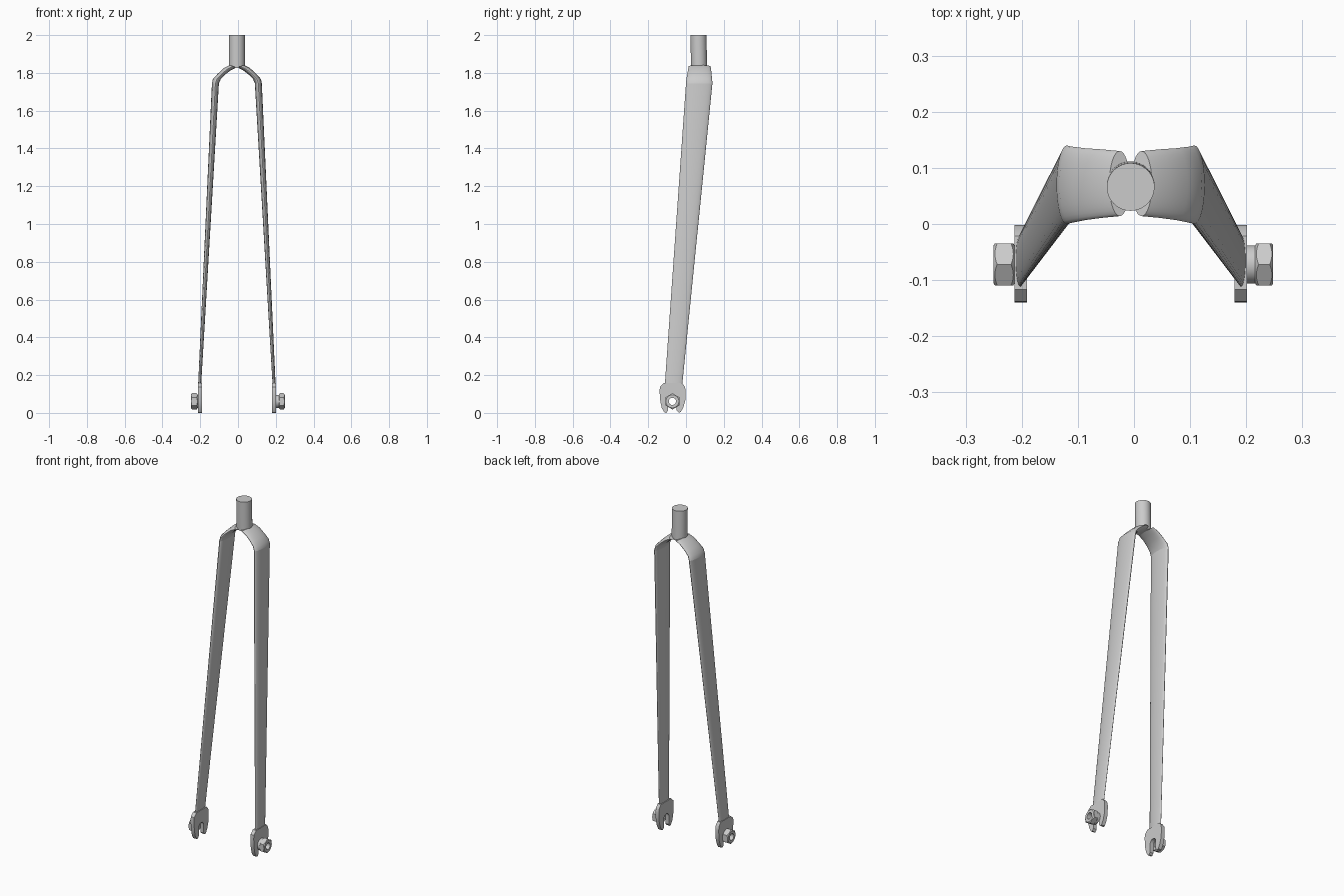
import bpy, bmesh
from math import sin, cos, pi

if "Cube" in bpy.data.objects:
    bpy.data.objects.remove(bpy.data.objects["Cube"])

CX = -0.006          # symmetry plane of the fork
AY, AZ = -0.072, 0.061   # axle position


def finish(name, bm, angle=35):
    bmesh.ops.recalc_face_normals(bm, faces=bm.faces[:])
    me = bpy.data.meshes.new(name)
    bm.to_mesh(me)
    bm.free()
    ob = bpy.data.objects.new(name, me)
    bpy.context.collection.objects.link(ob)
    bpy.ops.object.select_all(action='DESELECT')
    ob.select_set(True)
    bpy.context.view_layer.objects.active = ob
    bpy.ops.object.shade_smooth_by_angle(angle=angle * pi / 180)
    return ob


def loft(name, rings, caps=(True, True), loop=False, angle=35):
    """Skin a list of equal-sized point rings."""
    bm = bmesh.new()
    vs = [[bm.verts.new(p) for p in r] for r in rings]
    n = len(vs[0])
    pairs = list(zip(vs, vs[1:])) + ([(vs[-1], vs[0])] if loop else [])
    for a, b in pairs:
        for i in range(n):
            j = (i + 1) % n
            bm.faces.new((a[i], a[j], b[j], b[i]))
    if not loop:
        for use, ring in zip(caps, (vs[0], vs[-1])):
            if use:
                bm.faces.new(ring)
    return finish(name, bm, angle)


def section(s, outer, inner, yc, yh, n=32):
    """Elliptical ring between an outer and inner (distance, z) point."""
    (do, zo), (di, zi) = outer, inner
    pts = []
    for k in range(n):
        t = 2 * pi * k / n
        f = (1 + cos(t)) / 2
        pts.append((CX + s * (di + (do - di) * f), yc + yh * sin(t), zi + (zo - zi) * f))
    return pts


def nut(name, s, d0, d1, R=0.043, hole=0.019, n=48):
    """Hexagon nut with chamfered ends and a through hole, along x."""
    def hexr(t):
        return R * cos(pi / 6) / cos((t % (pi / 3)) - pi / 6)
    rc = R * cos(pi / 6) - 0.003
    ang = [2 * pi * k / n for k in range(n)]

    def ring(d, r):
        return [(CX + s * d(t), AY + r(t) * sin(t), AZ + r(t) * cos(t)) for t in ang]
    drop = lambda t: (hexr(t) - rc) * 0.7
    rings = [ring(lambda t: d0, lambda t: hole),
             ring(lambda t: d0, lambda t: rc),
             ring(lambda t: d0 + drop(t), hexr),
             ring(lambda t: d1 - drop(t), hexr),
             ring(lambda t: d1, lambda t: rc),
             ring(lambda t: d1, lambda t: hole)]
    return loft(name, rings, loop=True, angle=25)


# Steerer tube
loft("steerer_tube", [[(CX + 0.0425 * cos(2 * pi * k / 48), y + 0.0425 * sin(2 * pi * k / 48), z)
                       for k in range(48)] for z, y in ((1.827, 0.069), (2.0, 0.066))])

# Crown sections: outer point, inner point, y centre, y half width
crown = [((0.132, 1.745), (0.095, 1.745), 0.070, 0.070),
         ((0.127, 1.768), (0.084, 1.770), 0.070, 0.068),
         ((0.102, 1.795), (0.060, 1.793), 0.071, 0.064),
         ((0.070, 1.825), (0.032, 1.814), 0.072, 0.061),
         ((0.038, 1.841), (0.001, 1.829), 0.072, 0.058)]

# Dropout claw outline (y, z) with a slot open at the bottom
SL = 0.023
outline = [(-0.117, 0.158), (-0.138, 0.138), (-0.140, 0.115), (-0.136, 0.06),
           (-0.128, 0.025), (-0.114, 0.002), (-0.104, 0.0), (AY - SL, 0.012)]
outline += [(AY - SL * cos(pi * k / 12), AZ + SL * sin(pi * k / 12)) for k in range(13)]
outline += [(AY + SL, 0.012), (-0.038, 0.002), (-0.028, 0.004), (-0.014, 0.03),
            (-0.004, 0.065), (-0.002, 0.115), (-0.005, 0.138), (-0.021, 0.158)]

for s, side in ((-1, "left"), (1, "right")):
    # Crown half
    loft("crown_" + side, [section(s, *c) for c in crown], caps=(False, True))
    # Tapered blade
    loft("blade_" + side, [section(s, *crown[0]),
                           section(s, (0.205, 0.15), (0.189, 0.15), -0.066, 0.046)],
         caps=(False, True))
    # Dropout plate
    loft("dropout_" + side, [[(CX + s * d, y, z) for y, z in outline] for d in (0.185, 0.207)])

# Axle nuts, the right one sitting on a washer
nut("axle_nut_left", -1, 0.207, 0.244)
nut("axle_nut_right", 1, 0.222, 0.254)
loft("washer_right", [[(CX + d, AY + r * sin(2 * pi * k / 48), AZ + r * cos(2 * pi * k / 48))
                       for k in range(48)]
                      for d, r in ((0.207, 0.019), (0.207, 0.034), (0.222, 0.034), (0.222, 0.019))],
     loop=True)
